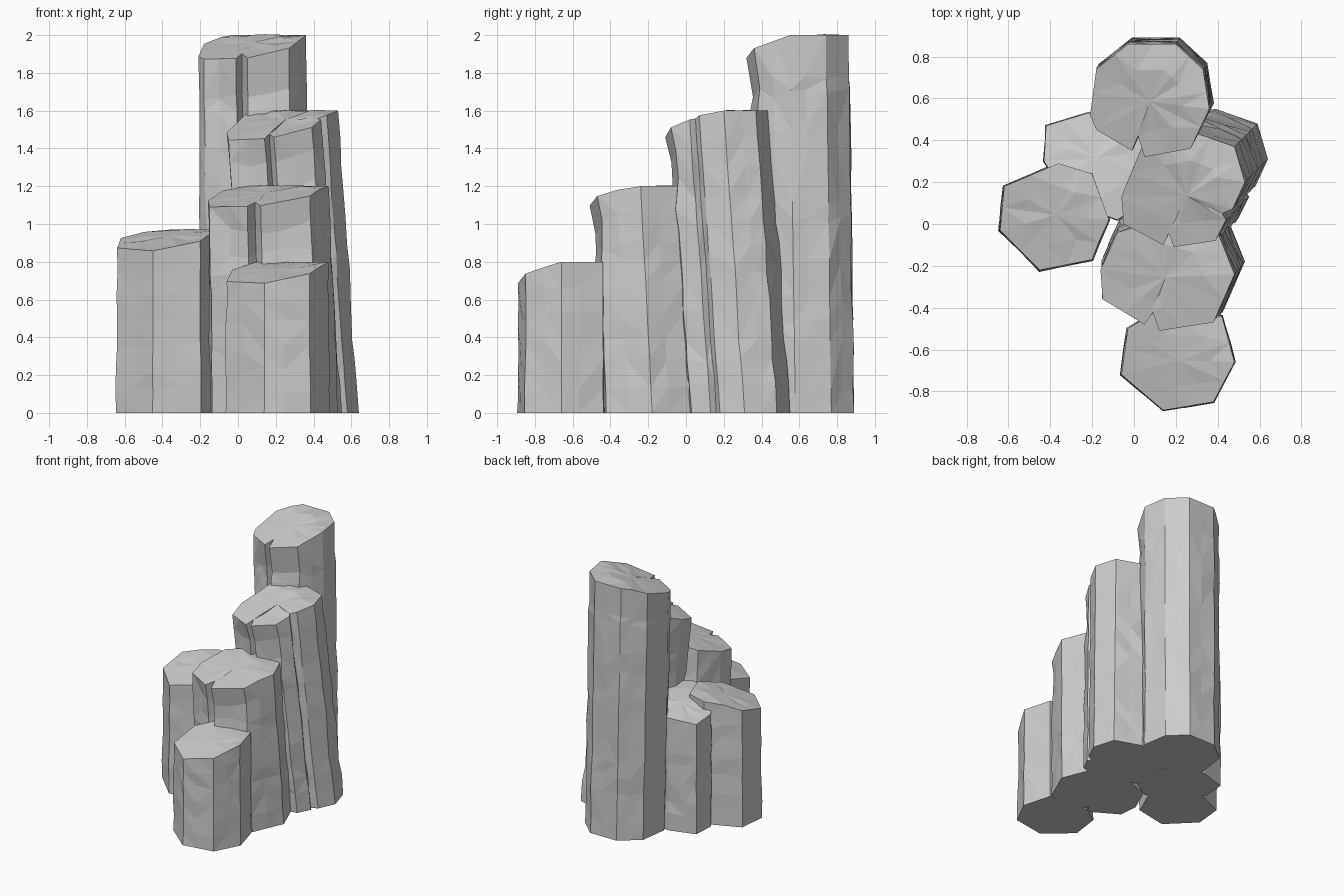
import bpy, bmesh, random
from mathutils import Vector

random.seed(7)
if "Cube" in bpy.data.objects:
    bpy.data.objects.remove(bpy.data.objects["Cube"])

stone = bpy.data.materials.new("light grey stone")
stone.use_nodes = True
GREY = (0.61, 0.61, 0.61, 1)
stone.diffuse_color = GREY
stone.node_tree.nodes["Principled BSDF"].inputs["Base Color"].default_value = GREY


def noise(amount):
    return random.uniform(-amount, amount)


def refine(outline):
    """Split the long sides so that the faces can ripple; note the corners."""
    points = []
    for i, p in enumerate(outline):
        a, b = Vector(p), Vector(outline[(i + 1) % len(outline)])
        points.append((a, True))
        if (b - a).length > 0.16:
            points.append((a.lerp(b, random.uniform(0.4, 0.6)), False))
    return points


def stone_column(name, outline, top, drop, lean=(0, 0), spread=1.0,
                 hollow=0.0, low=(-0.55, -0.83), rings=9):
    """A rough prism with a sloping top, leaning from its base to its top."""
    points = refine(outline)
    centre = sum((p for p, _ in points), Vector((0, 0))) / len(points)
    low, lean = Vector(low), Vector(lean)

    def top_z(p):
        return top - drop * max(0, (p - centre).dot(low) + 0.13) / 0.42

    bm = bmesh.new()
    loops = []
    levels = [k / rings for k in range(rings + 1)]
    for k, t in enumerate(levels):
        loop = []
        level = t if k in (0, rings) else t + noise(0.025)
        for p, corner in points:
            away = (p - centre).normalized()
            flat = centre + (p - centre) * (1 + (spread - 1) * (1 - t))
            flat += lean * (1 - t)
            z = top_z(p) * level
            if 0 < k < rings:
                flat += away * noise(0.006)
                z += noise(0.02)
                # worn hollow under the front lip
                below = top_z(p) - z
                if away.y < -0.6 and 0.06 < below < 0.4:
                    flat.y += hollow * (1 - abs(below - 0.2) / 0.2)
            loop.append(bm.verts.new((flat.x, flat.y, z)))
        loops.append(loop)

    # side faces
    n = len(points)
    for a, b in zip(loops, loops[1:]):
        for i in range(n):
            j = (i + 1) % n
            bm.faces.new((a[i], a[j], b[j], b[i]))
    bm.faces.new(list(reversed(loops[0])))

    # gently uneven top
    inner = []
    for p, _ in points:
        q = centre.lerp(p, 0.55)
        inner.append(bm.verts.new((q.x, q.y, top_z(q) + noise(0.006))))
    for i in range(n):
        j = (i + 1) % n
        bm.faces.new((loops[-1][i], loops[-1][j], inner[j], inner[i]))
    hub = bm.verts.new((centre.x, centre.y, top_z(centre) + 0.004))
    for i in range(n):
        bm.faces.new((inner[i], inner[(i + 1) % n], hub))

    sides = [f for f in bm.faces if len(f.verts) == 4]
    bmesh.ops.triangulate(bm, faces=sides)
    bmesh.ops.recalc_face_normals(bm, faces=bm.faces)
    mesh = bpy.data.meshes.new(name)
    bm.to_mesh(mesh)
    bm.free()
    mesh.materials.append(stone)
    obj = bpy.data.objects.new(name, mesh)
    bpy.context.collection.objects.link(obj)


# stepped row, from the tallest at the back to the lowest at the front
stone_column("back_column", [
    (-0.21, 0.52), (-0.18, 0.45), (-0.01, 0.35), (0.02, 0.42), (0.05, 0.32),
    (0.27, 0.36), (0.36, 0.55), (0.33, 0.74), (0.2, 0.86), (-0.03, 0.86),
    (-0.18, 0.74)], 2.0, 0.14, lean=(0.02, 0.03), hollow=0.03, rings=12)

stone_column("upper_column", [
    (-0.06, 0.13), (-0.05, 0.0), (0.14, -0.1), (0.165, -0.04), (0.19, -0.11),
    (0.39, -0.08), (0.44, 0.02), (0.42, 0.05), (0.47, 0.07), (0.53, 0.2),
    (0.48, 0.37), (0.28, 0.44), (0.05, 0.4)],
    1.6, 0.16, lean=(0.11, 0.11), hollow=0.03, rings=11)

stone_column("middle_column", [
    (-0.16, -0.22), (-0.15, -0.36), (0.05, -0.48), (0.09, -0.42), (0.12, -0.51),
    (0.38, -0.47), (0.48, -0.24), (0.4, -0.04), (0.15, 0.03), (-0.08, -0.04)],
    1.2, 0.12, lean=(0.03, 0.06), spread=1.06, hollow=0.03, rings=9)

stone_column("front_column", [
    (-0.06, -0.72), (0.14, -0.89), (0.38, -0.85), (0.48, -0.66),
    (0.42, -0.44), (0.1, -0.42), (-0.03, -0.5)],
    0.8, 0.13, spread=1.02, rings=6)

# lower pair on the side
stone_column("side_column", [
    (-0.64, -0.03), (-0.45, -0.22), (-0.2, -0.17), (-0.17, -0.09),
    (-0.12, 0.02), (-0.2, 0.24), (-0.36, 0.29), (-0.62, 0.18)],
    0.97, 0.12, spread=1.02, rings=7)

stone_column("rear_side_column", [
    (-0.43, 0.3), (-0.3, 0.1), (-0.08, 0.02), (0.05, 0.1), (0.08, 0.35),
    (-0.02, 0.52), (-0.22, 0.53), (-0.42, 0.47)],
    0.96, 0.09, low=(-0.7, 0.7), rings=7)
